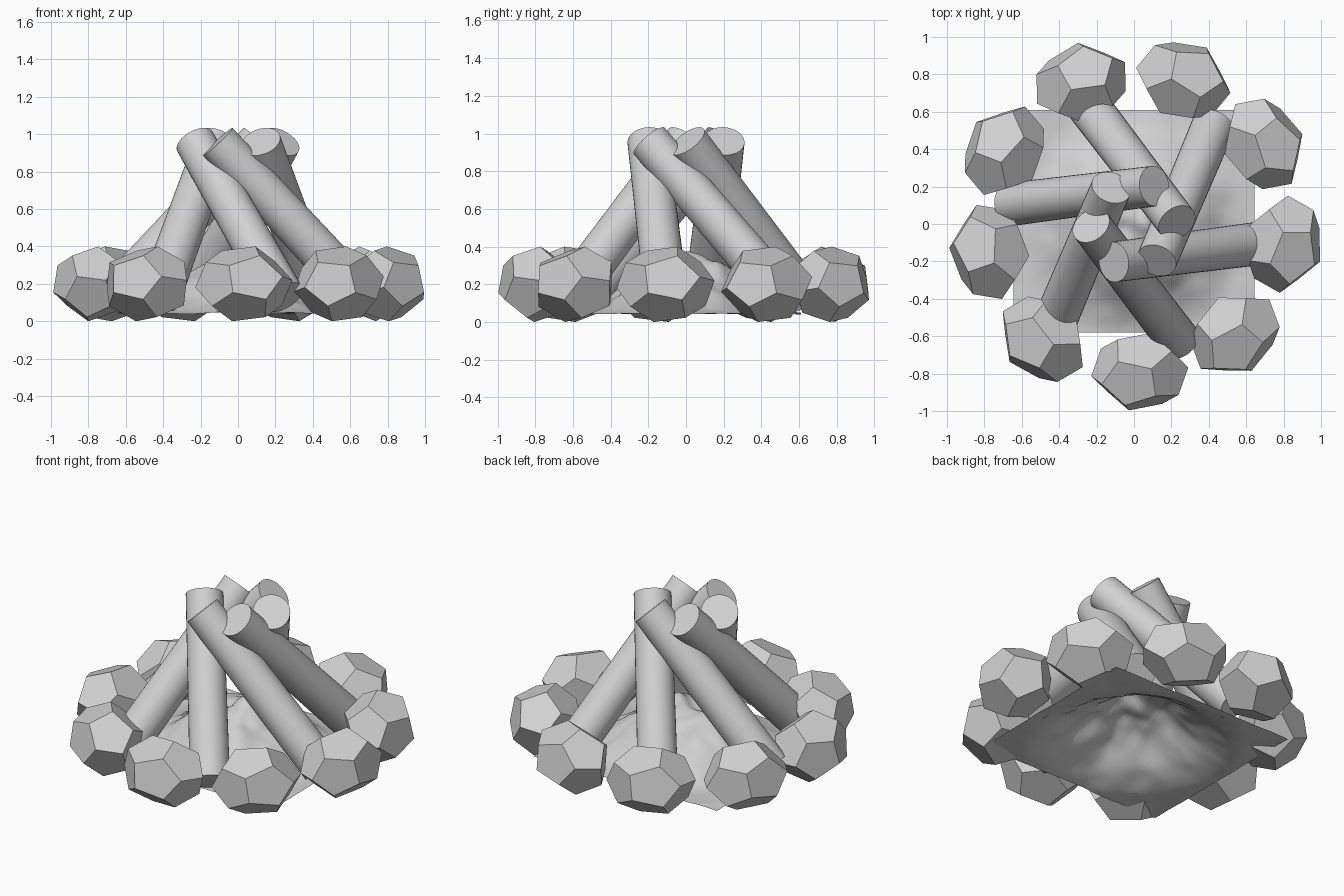
import bpy, bmesh, math
from mathutils import Vector, Euler, Matrix, noise

cube = bpy.data.objects.get("Cube")
if cube:
    bpy.data.objects.remove(cube, do_unlink=True)

grey = bpy.data.materials.new("plain_grey")
grey.use_nodes = True
colour = (0.64, 0.64, 0.64, 1)
grey.diffuse_color = colour
grey.node_tree.nodes["Principled BSDF"].inputs["Base Color"].default_value = colour


def mesh_from(bm, name):
    me = bpy.data.meshes.new(name)
    bm.to_mesh(me)
    bm.free()
    me.materials.append(grey)
    return me


def place(me, name):
    ob = bpy.data.objects.new(name, me)
    bpy.context.collection.objects.link(ob)
    return ob


def smooth(ob):
    bpy.ops.object.select_all(action="DESELECT")
    bpy.context.view_layer.objects.active = ob
    ob.select_set(True)
    bpy.ops.object.shade_smooth_by_angle(angle=math.radians(40))


# Stone: a tilted twelve-sided solid, stretched along the ring
def stone_mesh(size):
    phi = (1 + math.sqrt(5)) / 2
    signs = (-1, 1)
    pts = [Vector((a, b, c)) for a in signs for b in signs for c in signs]
    for a in signs:
        for b in signs:
            p = Vector((0, a / phi, b * phi))
            pts += [p, p.zxy, p.yzx]
    tilt = Euler((0.35, 0.25, 0.2)).to_matrix()
    pts = [tilt @ p for p in pts]
    scale = [size[i] / max(p[i] for p in pts) / 2 for i in range(3)]
    bm = bmesh.new()
    for p in pts:
        bm.verts.new([p[i] * scale[i] for i in range(3)])
    bmesh.ops.convex_hull(bm, input=bm.verts[:])
    bmesh.ops.dissolve_limit(bm, angle_limit=0.05, verts=bm.verts[:], edges=bm.edges[:])
    bmesh.ops.recalc_face_normals(bm, faces=bm.faces[:])
    return mesh_from(bm, "stone")


# Ring of nine stones
stone = stone_mesh((0.52, 0.41, 0.4))
for i in range(9):
    angle = math.radians(40 * i - 88.5)
    ob = place(stone, f"stone_{i + 1}")
    ob.location = (0.01 + 0.8 * math.cos(angle), 0.01 + 0.8 * math.sin(angle), 0.2)
    ob.rotation_euler.z = angle + math.pi / 2


# Leaning log between two points
def log_mesh(low, high, r_low, r_high):
    axis = high - low
    bm = bmesh.new()
    turn = axis.to_track_quat("Z", "Y").to_matrix().to_4x4()
    bmesh.ops.create_cone(bm, cap_ends=True, segments=32, radius1=r_low, radius2=r_high,
                          depth=axis.length,
                          matrix=Matrix.Translation((low + high) / 2) @ turn)
    return mesh_from(bm, "log")


def polar(radius, degrees, z):
    a = math.radians(degrees)
    return Vector((radius * math.cos(a), radius * math.sin(a), z))


# Six logs leaning on each other in a spiral
log = log_mesh(polar(0.67, 231, 0.13), polar(0.23, 122, 0.96), 0.116, 0.108)
for i in range(6):
    ob = place(log, f"log_{i + 1}")
    ob.rotation_euler.z = math.radians(60 * i)
    if i == 0:
        smooth(ob)

# Ash mound: an open bumpy sheet
bm = bmesh.new()
bmesh.ops.create_grid(bm, x_segments=48, y_segments=48, size=0.5)
for v in bm.verts:
    v.co.x *= 1.29
    v.co.y = v.co.y * 1.19 + 0.015
    reach = min(1, v.co.xy.length / 0.64)
    hill = (1 + math.cos(math.pi * reach)) / 2
    bump = noise.noise(v.co * 6) * 0.06 + noise.noise(v.co * 13) * 0.02
    v.co.z = 0.045 + 0.3 * hill + bump * (0.12 + hill)
smooth(place(mesh_from(bm, "ash_mound"), "ash_mound"))
